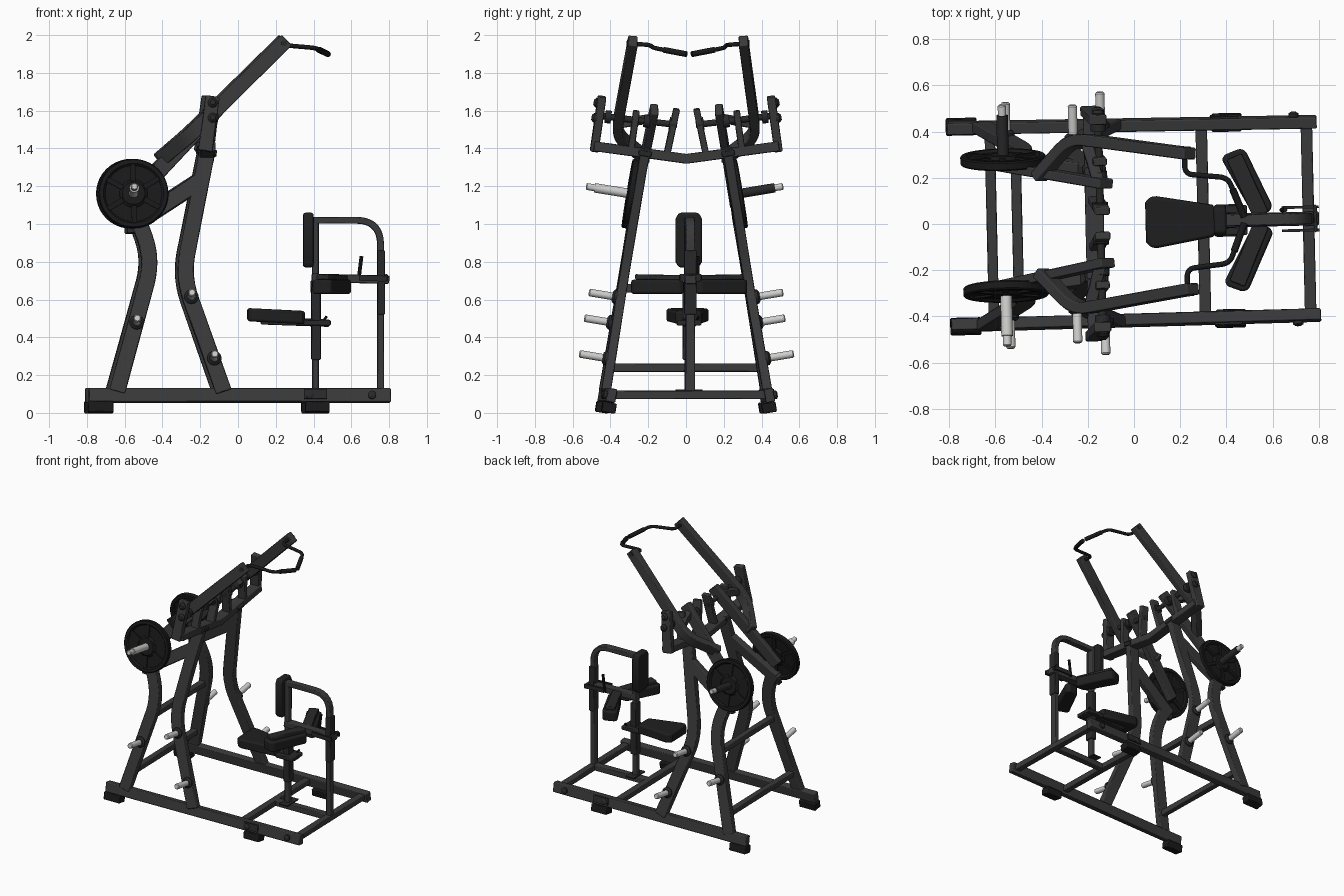
import bpy, bmesh, math
from mathutils import Vector as V, Matrix

if "Cube" in bpy.data.objects:
    bpy.data.objects.remove(bpy.data.objects["Cube"])

# whole machine sits very slightly turned about z
PLACE = Matrix.Translation((0, .006, 0)) @ Matrix.Rotation(.023, 4, 'Z')
LEAN = .165                                   # side frames lean inward
OUT = V((0, 1, LEAN)).normalized()            # outward normal of a side frame


def mat(name, c):
    m = bpy.data.materials.new(name)
    m.diffuse_color = (c[0], c[1], c[2], 1)
    m.use_nodes = True
    m.node_tree.nodes["Principled BSDF"].inputs["Base Color"].default_value = m.diffuse_color
    return m


FRAME = mat("frame grey", (.042, .042, .042))
PAD = mat("pad black", (.014, .014, .014))
BLACK = mat("plate black", (.010, .010, .010))
DARK = mat("dark fittings", (.022, .022, .022))
STEEL = mat("bright steel", (.62, .62, .61))


def finish(name, bm, m, mirror=False, bevel=0, segs=1):
    bmesh.ops.recalc_face_normals(bm, faces=bm.faces)
    me = bpy.data.meshes.new(name)
    bm.to_mesh(me)
    bm.free()
    me.materials.append(m)
    for p in me.polygons:
        p.use_smooth = True
    me.set_sharp_from_angle(angle=math.radians(32))
    ob = bpy.data.objects.new(name, me)
    bpy.context.collection.objects.link(ob)
    ob.matrix_world = PLACE
    if bevel:
        b = ob.modifiers.new("bevel", 'BEVEL')
        b.width, b.segments, b.limit_method = bevel, segs, 'ANGLE'
        b.angle_limit = math.radians(40)
        b.harden_normals = True
    if mirror:
        mi = ob.modifiers.new("mirror", 'MIRROR')
        mi.use_axis = (False, True, False)
        mi.use_mirror_merge = False
    return ob


def fillet(pts, r, n=7):
    pts = [V(p) for p in pts]
    out = [pts[0]]
    for a, b, c in zip(pts, pts[1:], pts[2:]):
        p, q = b + (a - b).normalized() * r, b + (c - b).normalized() * r
        for i in range(n + 1):
            t = i / n
            out.append(p * (1 - t) ** 2 + b * 2 * t * (1 - t) + q * t * t)
    return out + [pts[-1]]


def skin(bm, rings):
    n = len(rings[0])
    vs = [[bm.verts.new(p) for p in r] for r in rings]
    for a, b in zip(vs, vs[1:]):
        for i in range(n):
            j = (i + 1) % n
            bm.faces.new((a[i], a[j], b[j], b[i]))
    bm.faces.new(vs[0])
    bm.faces.new(vs[-1][::-1])


def sweep(name, pts, w, h, m=FRAME, side=(0, 1, 0), mirror=False, r=0, sides=4, bevel=.006):
    """Tube along a path: w is measured along side, h across it."""
    pts = fillet(pts, r) if r else [V(p) for p in pts]
    if sides == 4:
        sec = [(1, 1), (-1, 1), (-1, -1), (1, -1)]
    else:
        sec = [(math.cos(i * math.tau / sides), math.sin(i * math.tau / sides)) for i in range(sides)]
        bevel = 0
    rings = []
    for i, p in enumerate(pts):
        t = (pts[min(i + 1, len(pts) - 1)] - pts[max(i - 1, 0)]).normalized()
        s = V(side)
        s = (s - t * s.dot(t)).normalized()
        u = t.cross(s)
        rings.append([p + s * (a * w / 2) + u * (b * h / 2) for a, b in sec])
    bm = bmesh.new()
    skin(bm, rings)
    return finish(name, bm, m, mirror, bevel)


def turned(name, base, axis, prof, m, mirror=False, n=20):
    """Round part: prof is (distance along axis, radius)."""
    q = V(axis).to_track_quat('Z', 'Y')
    bm = bmesh.new()
    skin(bm, [[V(base) + q @ V((r * math.cos(i * math.tau / n), r * math.sin(i * math.tau / n), t))
               for i in range(n)] for t, r in prof])
    return finish(name, bm, m, mirror)


def slab(name, outline, z0, z1, m, mirror=False, bevel=.015, drop=0):
    bm = bmesh.new()
    x0 = outline[0][0]
    skin(bm, [[V((x, y, z - drop * (x - x0))) for x, y in outline] for z in (z0, z1)])
    return finish(name, bm, m, mirror, bevel, 3)


def lean(x, z):                               # point in the leaning side frame
    return V((x, .43 - LEAN * (z - .1), z))


# base frame
sweep("base_rail", [(-.8, .427, .093), (.8, .418, .093)], .05, .074, side=OUT, mirror=True)
for nm, x in (("middle", .3), ("front", .755)):
    sweep(nm + "_base_crossbar", [(x, -.41, .095), (x, .41, .095)], .05, .045, side=(1, 0, 0))
sweep("base_centre_bar", [(.3, 0, .095), (.76, 0, .095)], .05, .045)
sweep("rear_foot", [(-.805, .432, .03), (-.67, .432, .03)], .07, .058, BLACK, OUT, True)
sweep("middle_foot", [(.345, .424, .028), (.475, .424, .028)], .075, .055, BLACK, OUT, True)
sweep("base_side_plate", [(.34, .448, .1), (.46, .448, .1)], .01, .05, DARK, OUT, True, bevel=0)
for x in (.37, .7):
    turned("rail_bolt", (x, .435, .093), OUT, [(0, .022), (.022, .022), (.028, .012)], DARK, True, 12)

# side frames
sweep("front_leg", [lean(-.085, .11), lean(-.30, .72), lean(-.165, 1.4)], .05, .085, side=OUT, mirror=True, r=.13)
sweep("rear_leg", [lean(-.65, .11), lean(-.458, .81), lean(-.545, 1.05)], .05, .085, side=OUT, mirror=True, r=.13)
sweep("upper_brace", [lean(-.575, .985), lean(-.19, 1.235)], .05, .085, side=OUT, mirror=True)
sweep("lower_rung", [(-.615, -.4, .24), (-.615, .4, .24)], .045, .045, side=(1, 0, 0))
sweep("upper_rung", [(-.505, -.33, .66), (-.505, .33, .66)], .045, .045, side=(1, 0, 0))
sweep("lever_stop", [lean(-.57, .95), lean(-.57, 1.0)], .04, .05, DARK, OUT, True)

# top yoke and pivot stands
sweep("yoke_beam", [(-.17, -.49, 1.412), (-.17, 0, 1.345), (-.17, .49, 1.412)], .08, .052, side=(1, 0, 0))
sweep("outer_stand", [(-.185, .488, 1.385), (-.145, .447, 1.675)], .045, .075, mirror=True)
sweep("middle_stand", [(-.165, .295, 1.38), (-.14, .265, 1.6)], .035, .06, mirror=True)
sweep("inner_stand", [(-.165, .105, 1.36), (-.135, .052, 1.61)], .035, .065, mirror=True)
sweep("stand_plate", [lean(-.17, 1.365), lean(-.165, 1.395)], .07, .1, DARK, OUT, True)
sweep("pivot_shaft", [(-.145, .05, 1.525), (-.145, .48, 1.575)], .034, .034, DARK, (1, 0, 0), True, sides=12)
for y, z in ((.075, 1.53), (.21, 1.545), (.415, 1.567)):
    turned("pivot_bearing", (-.145, y, z), (0, 1, .117), [(-.016, .034), (.016, .034)], DARK, True, 16)
for z, y in ((1.64, .472), (1.56, .483)):
    turned("stand_bolt", (-.145, y - .01, z), OUT, [(0, .026), (.018, .026), (.03, .014)], DARK, True, 12)

# swinging arms and levers
sweep("pull_arm", [(.25, .292, 1.972), (-.255, .372, 1.475), (-.41, .205, 1.345)],
      .05, .078, mirror=True, r=.09)
sweep("weight_lever", [(-.115, .17, 1.61), (-.585, .262, 1.11)], .042, .085, mirror=True)
sweep("lever_link", [(-.15, .18, 1.56), (-.2, .36, 1.53)], .05, .05, side=(1, 0, 0), mirror=True)
turned("arm_end_bolt", (.235, .31, 1.957), (.1, 1, 0), [(0, .016), (.014, .016)], DARK, True, 12)
sweep("pull_handle", [(.225, .30, 1.955), (.225, .205, 1.948), (.41, .185, 1.932), (.475, .02, 1.9)],
      .023, .023, BLACK, (0, 0, 1), True, r=.035, sides=12)
sweep("handle_grip", [(.43, .134, 1.922), (.477, .014, 1.899)], .031, .031, BLACK, (0, 0, 1), True, sides=12)

# weight discs with spokes, and their horns
hub = V((-.56, .285, 1.16))
turned("weight_disc", hub, OUT, [(-.02, .05), (-.02, .06), (-.008, .075), (-.008, .15), (-.02, .16), (-.02, .18),
       (-.014, .185), (.014, .185), (.02, .18), (.02, .16), (.008, .15), (.008, .075), (.022, .06),
       (.022, .03)], BLACK, True, 40)
e1 = V((1, 0, 0))
e2 = OUT.cross(e1)
for i in range(6):
    d = e1 * math.cos(i * math.tau / 6 + .5) + e2 * math.sin(i * math.tau / 6 + .5)
    sweep("disc_spoke", [hub + d * .055, hub + d * .162], .032, .026, BLACK, OUT, True, bevel=0)
for nm, s, m in (("rear_side", 1, DARK), ("front_side", -1, STEEL)):
    turned(nm + "_weight_horn", V((hub.x, hub.y * s, hub.z)), V((0, s, LEAN)),
           [(-.04, .025), (.195, .025)], m)
    turned(nm + "_horn_tip", V((hub.x, hub.y * s, hub.z)), V((0, s, LEAN)),
           [(.19, .018), (.235, .018), (.24, .014)], STEEL)

# plate storage pegs
for x, z, ln in ((-.545, .475, .14), (-.255, .61, .145), (-.135, .285, .145)):
    b = lean(x, z)
    turned("storage_peg", b, OUT, [(0, .02), (ln + .02, .02), (ln + .026, .015)], STEEL, True, 16)
    turned("peg_collar", b, OUT, [(.015, .038), (.035, .038), (.045, .026)], DARK, True, 16)

# seat post, back hoop and sliding sleeves
sweep("seat_post", [(.41, 0, .1), (.41, 0, 1.02)], .045, .036)
sweep("back_hoop", [(.755, 0, .1), (.755, 0, 1.02), (.37, 0, 1.02)], .05, .036, r=.13)
sweep("seat_sleeve", [(.413, 0, .28), (.413, 0, .67)], .066, .05, DARK)
sweep("hoop_sleeve", [(.758, 0, .52), (.758, 0, .86)], .066, .042, DARK)
sweep("post_foot_plate", [(.38, 0, .121), (.45, 0, .121)], .14, .008, DARK, bevel=0)

# back pad
bm = bmesh.new()
yz = [(.07 * a, z) for a, z in ((1, .80), (.75, .77), (-.75, .77), (-1, .80), (-1, 1.025),
                                (-.75, 1.06), (.75, 1.06), (1, 1.025))]
skin(bm, [[V((x, y, z)) for y, z in yz] for x in (.345, .4)])
finish("back_pad", bm, PAD, bevel=.014, segs=3)

# seat
slab("seat_pad", [(.05, -.085), (.07, -.11), (.10, -.112), (.34, -.07), (.355, -.055), (.355, .055),
                  (.34, .07), (.10, .112), (.07, .11), (.05, .085)], .485, .555, PAD, drop=.05)
sweep("seat_bracket", [(.12, 0, .488), (.485, 0, .475)], .07, .04, DARK)
sweep("seat_carrier", [(.345, 0, .478), (.49, 0, .478)], .13, .03, DARK)
sweep("seat_adjust_lever", [(.44, .03, .47), (.47, .05, .51)], .014, .014, BLACK, sides=8)

# thigh hold-down pads
sweep("thigh_beam", [(.39, 0, .715), (.8, 0, .705)], .06, .045)
slab("thigh_pad", [(.385, .265), (.40, .285), (.465, .31), (.49, .3), (.60, .06), (.585, .03), (.52, .035),
                   (.5, .05)], .63, .705, PAD, True)
sweep("thigh_pad_bar", [(.55, .02, .715), (.44, .275, .72)], .07, .028, DARK, (1, 0, 0), True)
sweep("thigh_side_rod", [(.64, .05, .715), (.8, .05, .71)], .012, .03, DARK, mirror=True, bevel=0)
sweep("thigh_end_plate", [(.785, -.06, .715), (.785, .06, .715)], .015, .04, DARK, (1, 0, 0))
sweep("thigh_adjust_lever", [(.64, .04, .70), (.645, .04, .75), (.655, .04, .83)], .02, .02, BLACK, sides=8)
